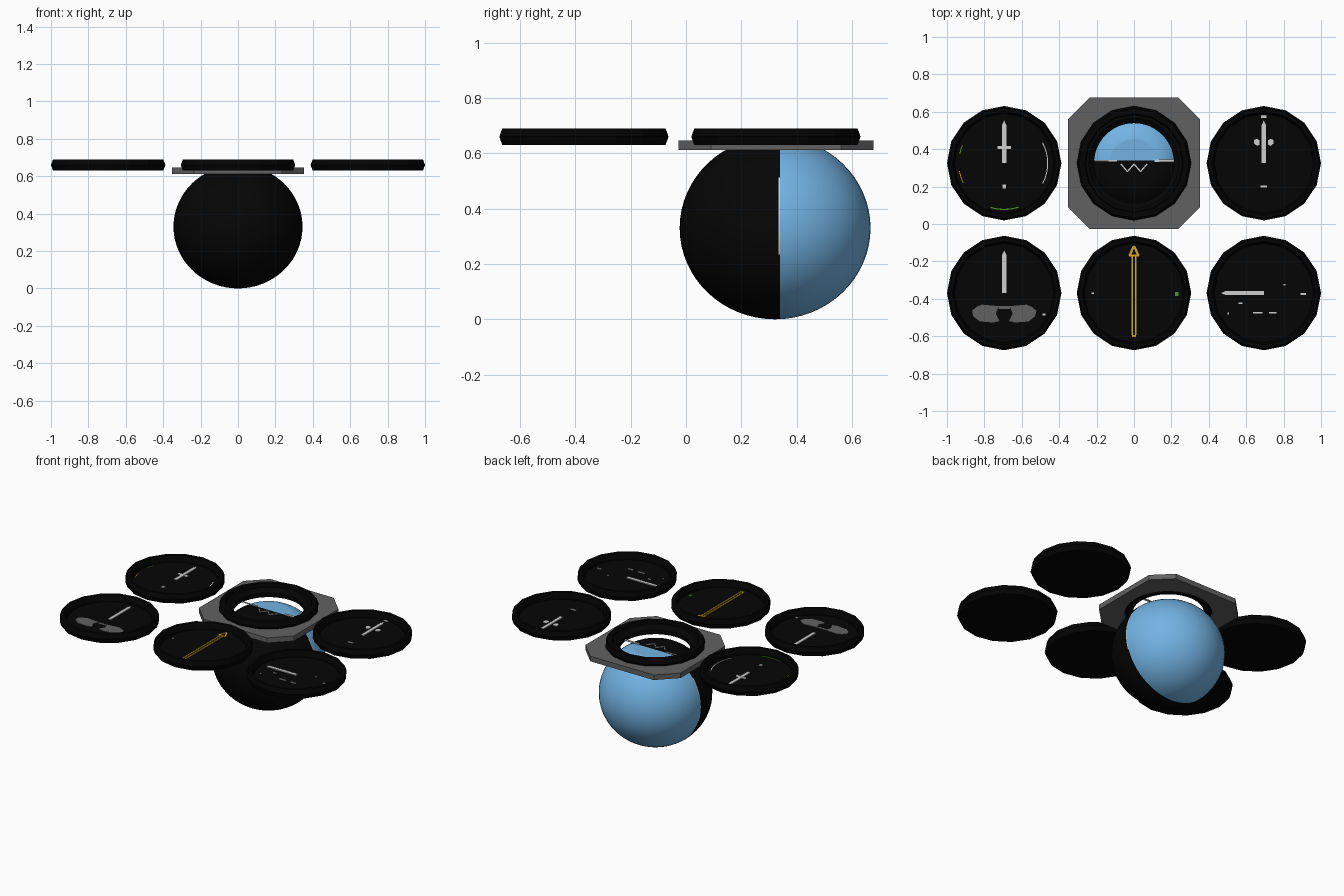
import bpy, bmesh, math
from mathutils import Vector

if "Cube" in bpy.data.objects:
    bpy.data.objects.remove(bpy.data.objects["Cube"])


def material(name, r, g, b):
    m = bpy.data.materials.new(name)
    m.diffuse_color = (r, g, b, 1)
    m.use_nodes = True
    m.node_tree.nodes["Principled BSDF"].inputs["Base Color"].default_value = m.diffuse_color
    return m


BEZEL = material("bezel black", 0.001, 0.001, 0.001)
DIAL = material("dial black", 0.0016, 0.0016, 0.0016)
PLATE = material("plate grey", 0.12, 0.12, 0.12)
WHITE = material("needle white", 0.62, 0.62, 0.62)
SKY = material("sky blue", 0.17, 0.45, 0.77)
AMBER = material("amber", 0.68, 0.4, 0.015)
GREEN = material("green", 0.08, 0.28, 0.03)

COLS = (-0.694, 0.0, 0.694)
ROWS = (0.325, -0.369)
DIAL_Z = 0.650
BALL_TOP = 0.627


def finish(name, bm, mats):
    bmesh.ops.recalc_face_normals(bm, faces=bm.faces[:])
    me = bpy.data.meshes.new(name)
    bm.to_mesh(me)
    bm.free()
    for m in mats:
        me.materials.append(m)
    ob = bpy.data.objects.new(name, me)
    bpy.context.collection.objects.link(ob)
    return ob


def lathe(name, profile, sides, cx, cy, mat, closed):
    """Revolve (radius, z) points around a vertical axis; cap the ends if open."""
    bm = bmesh.new()
    rings = []
    for r, z in profile:
        rings.append([bm.verts.new((cx + r * math.cos(a), cy + r * math.sin(a), z))
                      for a in (2 * math.pi * i / sides for i in range(sides))])
    pairs = list(zip(rings, rings[1:]))
    if closed:
        pairs.append((rings[-1], rings[0]))
    else:
        bm.faces.new(rings[0])
        bm.faces.new(rings[-1])
    for a, b in pairs:
        for i in range(sides):
            j = (i + 1) % sides
            bm.faces.new((a[i], a[j], b[j], b[i]))
    return finish(name, bm, [mat])


def flat(name, pts, cx, cy, mat, z=DIAL_Z, thick=0.005):
    """Thin plate from an outline given relative to a gauge centre."""
    bm = bmesh.new()
    f = bm.faces.new([bm.verts.new((cx + x, cy + y, z)) for x, y in pts])
    ext = bmesh.ops.extrude_face_region(bm, geom=[f])
    vs = [v for v in ext["geom"] if isinstance(v, bmesh.types.BMVert)]
    bmesh.ops.translate(bm, verts=vs, vec=(0, 0, thick))
    return finish(name, bm, [mat])


def bar(name, a, b, w, cx, cy, mat, z=DIAL_Z):
    a, b = Vector(a), Vector(b)
    d = (b - a).normalized()
    n = Vector((-d.y, d.x)) * w / 2
    return flat(name, [a - n, b - n, b + n, a + n], cx, cy, mat, z)


def arc(name, r, w, a0, a1, cx, cy, mat):
    n = 8
    angs = [math.radians(a0 + (a1 - a0) * i / n) for i in range(n + 1)]
    pts = [(r * math.cos(a), r * math.sin(a)) for a in angs]
    pts += [((r - w) * math.cos(a), (r - w) * math.sin(a)) for a in reversed(angs)]
    return flat(name, pts, cx, cy, mat, thick=0.002)


def needle(name, angle, cx, cy):
    c, s = math.cos(math.radians(angle)), math.sin(math.radians(angle))
    pts = [(0, -.011), (.205, -.011), (.228, 0), (.205, .011), (0, .011)]
    return flat(name, [(x * c - y * s, x * s + y * c) for x, y in pts], cx, cy, WHITE)


# Five closed gauges: faceted bezel with a sunken dial
for cy in ROWS:
    for cx in COLS:
        if cx == 0 and cy > 0:
            continue
        lathe("gauge_housing", [(.295, .63), (.306, .66), (.295, .69), (.277, .69),
                                (.266, .66), (.266, .645)], 16, cx, cy, BEZEL, False)
        lathe("gauge_dial", [(.258, .643), (.258, DIAL_Z)], 32, cx, cy, DIAL, False)

# Horizon gauge: open faceted bezel with a round collar
X, Y = 0.0, ROWS[0]
lathe("horizon_bezel", [(.265, .63), (.295, .63), (.306, .66), (.295, .69), (.265, .69),
                        (.255, .66)], 16, X, Y, BEZEL, True)
lathe("horizon_collar", [(.262, .622), (.262, .675), (.24, .675), (.214, .65),
                         (.214, .622)], 48, X, Y, DIAL, True)

# Mounting plate: chamfered square with a round hole
bm = bmesh.new()
H, C, N, HOLE = 0.352, 0.2352, 32, 0.265
outer, inner = [], []
for i in range(N):
    a = 2 * math.pi * i / N
    c, s = math.cos(a), math.sin(a)
    # distance to the chamfered-square edge in this direction
    k = min(H / max(abs(c), abs(s)), (H + C) / (abs(c) + abs(s)))
    outer.append((c * k, s * k))
    inner.append((c * HOLE, s * HOLE))
loops = [[bm.verts.new((X + x, Y + y, z)) for x, y in ring]
         for ring, z in ((outer, .612), (outer, .646), (inner, .646), (inner, .612))]
for k in range(4):
    a, b = loops[k], loops[(k + 1) % 4]
    for i in range(N):
        j = (i + 1) % N
        bm.faces.new((a[i], a[j], b[j], b[i]))
finish("mounting_plate", bm, [PLATE])

# Horizon ball: blue half, black half, part of a thin white dividing line, flattened top
bm = bmesh.new()
bmesh.ops.create_uvsphere(bm, u_segments=48, v_segments=32, radius=1)
for v in bm.verts:
    v.co = Vector((v.co.x * .345, v.co.y * .345 + .322, min(v.co.z * .33 + .33, BALL_TOP)))
LO, HI = 0.335, 0.340
for y in (LO, HI):
    bmesh.ops.bisect_plane(bm, geom=bm.verts[:] + bm.edges[:] + bm.faces[:],
                           plane_co=(0, y, 0), plane_no=(0, 1, 0), dist=1e-6)
for f in bm.faces:
    p = f.calc_center_median()
    line = LO < p.y < HI and .22 < p.z < .5
    f.material_index = 1 if line else 0 if p.y < HI else 2
    f.smooth = p.z < BALL_TOP - .001
finish("horizon_ball", bm, [DIAL, WHITE, SKY])

# Fixed reference mark over the ball
zig = [(-.07, -.004), (-.035, -.045), (0, -.004), (.035, -.045), (.07, -.004)]
for a, b in zip(zig, zig[1:]):
    bar("reference_mark", a, b, .007, X, Y, WHITE, BALL_TOP + .002)
bar("reference_wing", (-.21, .013), (-.09, .013), .006, X, Y, WHITE, BALL_TOP + .002)
bar("reference_wing", (.11, .013), (.214, .013), .015, X, Y, WHITE, BALL_TOP + .002)

# Top left gauge: needle and coloured arcs
X = COLS[0]
needle("speed_needle", 90, X, Y)
flat("speed_marker", [(-.036, .075), (.036, .075), (.036, .093), (-.036, .093)],
     X, Y, WHITE, thick=.003)
bar("speed_tick", (0, -.135), (0, -.115), .02, X, Y, WHITE)
arc("green_arc", .25, .006, -107, -72, X, Y, GREEN)
arc("amber_arc", .245, .004, 190, 206, X, Y, AMBER)
arc("green_side_arc", .245, .005, 157, 168, X, Y, GREEN)
arc("white_arc", .235, .005, -28, 28, X, Y, WHITE)

# Top right gauge: needle with side marks
X = COLS[2]
needle("altitude_needle", 90, X, Y)
for s in (-1, 1):
    flat("altitude_marker", [(s * .022, .1), (s * .035, .092), (s * .052, .105),
                             (s * .052, .125), (s * .035, .13), (s * .022, .122)],
         X, Y, WHITE, thick=.003)
bar("altitude_top_tick", (-.015, .25), (.015, .25), .014, X, Y, WHITE)
bar("altitude_low_tick", (-.018, -.125), (.018, -.125), .012, X, Y, WHITE)

# Bottom left gauge: needle and curved slip window
X, Y = COLS[0], ROWS[1]
needle("turn_needle", 90, X, Y)
for s in (-1, 1):
    flat("slip_window", [(s * x, y) for x, y in (
        (.03, -.07), (.12, -.062), (.15, -.075), (.172, -.095), (.165, -.125),
        (.13, -.152), (.06, -.158), (.025, -.15), (.045, -.11))], X, Y, PLATE, thick=.003)
flat("slip_window_bridge", [(-.03, -.085), (.03, -.085), (.03, -.07), (-.03, -.07)],
     X, Y, PLATE, thick=.002)
bar("turn_tick", (.205, -.115), (.22, -.115), .012, X, Y, WHITE)

# Bottom centre gauge: amber outlined heading arrow
X = COLS[1]
for s in (-1, 1):
    bar("heading_shaft", (s * .009, -.225), (s * .009, .2), .009, X, Y, AMBER)
    bar("heading_head", (s * .024, .2), (0, .252), .012, X, Y, AMBER)
bar("heading_head_base", (-.028, .2), (.028, .2), .012, X, Y, AMBER)
bar("heading_tail", (-.012, -.23), (.012, -.23), .01, X, Y, AMBER)
bar("heading_green_mark", (.218, -.005), (.238, -.005), .02, X, Y, GREEN)
bar("heading_tick", (-.228, 0), (-.215, 0), .008, X, Y, WHITE)

# Bottom right gauge: level needle and ticks
X = COLS[2]
needle("climb_needle", 180, X, Y)
for x, y, w in ((-.125, -.055, .02), (-.032, -.105, .05), (.047, -.105, .04),
                (.21, -.005, .03), (.11, .045, .01), (-.19, -.11, .008)):
    bar("climb_tick", (x - w / 2, y), (x + w / 2, y), .009, X, Y, WHITE)
